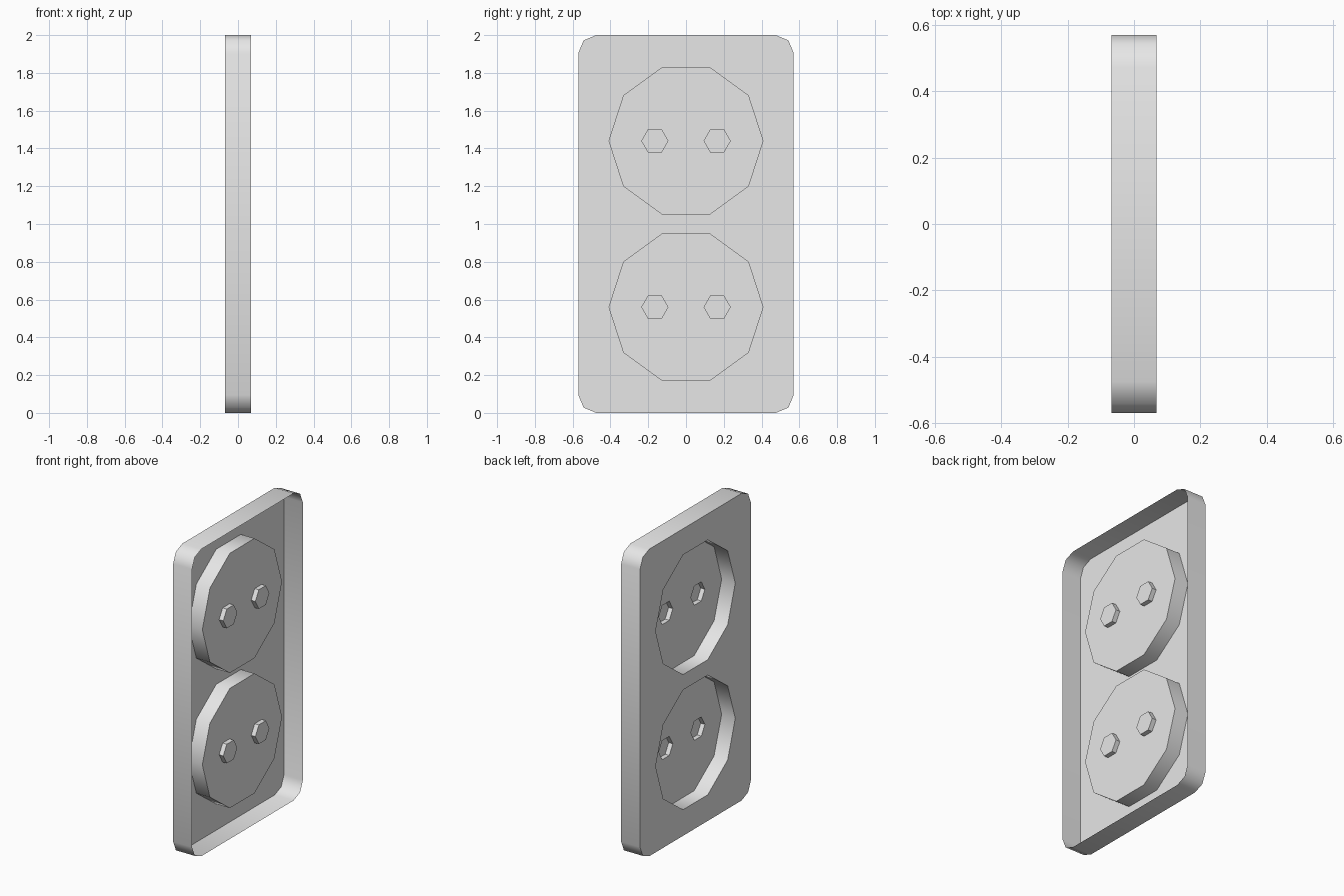
import bpy, bmesh
from math import cos, sin, pi, radians

cube = bpy.data.objects.get("Cube")
if cube:
    bpy.data.objects.remove(cube, do_unlink=True)

# Sheet depths along x: outer face, socket floor, pin hole floor, open rim
FACE, FLOOR, PIN, RIM = -0.068, 0.03, 0.06, 0.068
HALF_W, HEIGHT, CORNER = 0.57, 2.0, 0.095
SOCKETS = {"lower": 0.56, "upper": 1.44}
SOCKET_R, PIN_R, PIN_Y = 0.41, 0.072, 0.165

grey = bpy.data.materials.new("light_grey_plastic")
grey.use_nodes = True
colour = (0.8, 0.8, 0.8, 1)
grey.diffuse_color = colour
grey.node_tree.nodes["Principled BSDF"].inputs["Base Color"].default_value = colour


def polygon(y, z, radius, sides):
    return [(y + radius * cos(2 * pi * i / sides), z + radius * sin(2 * pi * i / sides))
            for i in range(sides)]


def rounded_outline():
    """Rectangle whose corners are cut in two segments."""
    inner_y, inner_z = HALF_W - CORNER, HEIGHT / 2 - CORNER
    points = []
    for quarter, (sy, sz) in enumerate([(1, 1), (-1, 1), (-1, -1), (1, -1)]):
        for step in range(3):
            a = quarter * pi / 2 + step * pi / 4
            points.append((sy * inner_y + CORNER * cos(a),
                           HEIGHT / 2 + sz * inner_z + CORNER * sin(a)))
    return points


def loop(bm, points, x):
    verts = [bm.verts.new((x, y, z)) for y, z in points]
    edges = [bm.edges.new((v, verts[(i + 1) % len(verts)])) for i, v in enumerate(verts)]
    return verts, edges


def wall(bm, a, b, inward):
    for i in range(len(a)):
        j = (i + 1) % len(a)
        quad = [a[i], a[j], b[j], b[i]]
        bm.faces.new(quad[::-1] if inward else quad)


def fill(bm, edges):
    """Fill a flat outline, leaving the inner loops open."""
    bmesh.ops.triangle_fill(bm, edges=edges, use_beauty=True, normal=(-1, 0, 0))


def finish(bm, name):
    for f in bm.faces:
        if abs(f.normal.x) > 0.9 and f.normal.x > 0:
            f.normal_flip()
    mesh = bpy.data.meshes.new(name)
    bm.to_mesh(mesh)
    bm.free()
    mesh.materials.append(grey)
    obj = bpy.data.objects.new(name, mesh)
    bpy.context.collection.objects.link(obj)
    bpy.ops.object.select_all(action="DESELECT")
    obj.select_set(True)
    bpy.context.view_layer.objects.active = obj
    bpy.ops.object.shade_smooth_by_angle(angle=radians(50))


# Cover plate: face with two socket openings and a rim open at the rear
bm = bmesh.new()
front, edges = loop(bm, rounded_outline(), FACE)
rear, _ = loop(bm, rounded_outline(), RIM)
for z in SOCKETS.values():
    edges += loop(bm, polygon(0, z, SOCKET_R, 10), FACE)[1]
fill(bm, edges)
wall(bm, front, rear, inward=False)
bm.normal_update()
finish(bm, "cover_plate")

for label, z in SOCKETS.items():
    # Socket recess: ten-sided cup with two openings in its floor
    bm = bmesh.new()
    outline = polygon(0, z, SOCKET_R, 10)
    mouth, _ = loop(bm, outline, FACE)
    floor, edges = loop(bm, outline, FLOOR)
    for side in (-1, 1):
        edges += loop(bm, polygon(side * PIN_Y, z, PIN_R, 6), FLOOR)[1]
    fill(bm, edges)
    wall(bm, mouth, floor, inward=True)
    bm.normal_update()
    finish(bm, label + "_socket_recess")

    # Pin holes: closed six-sided pockets
    for side, word in ((-1, "front"), (1, "back")):
        bm = bmesh.new()
        outline = polygon(side * PIN_Y, z, PIN_R, 6)
        mouth, _ = loop(bm, outline, FLOOR)
        end, _ = loop(bm, outline, PIN)
        wall(bm, mouth, end, inward=True)
        bm.faces.new(end[::-1])
        bm.normal_update()
        finish(bm, label + "_" + word + "_pin_hole")
